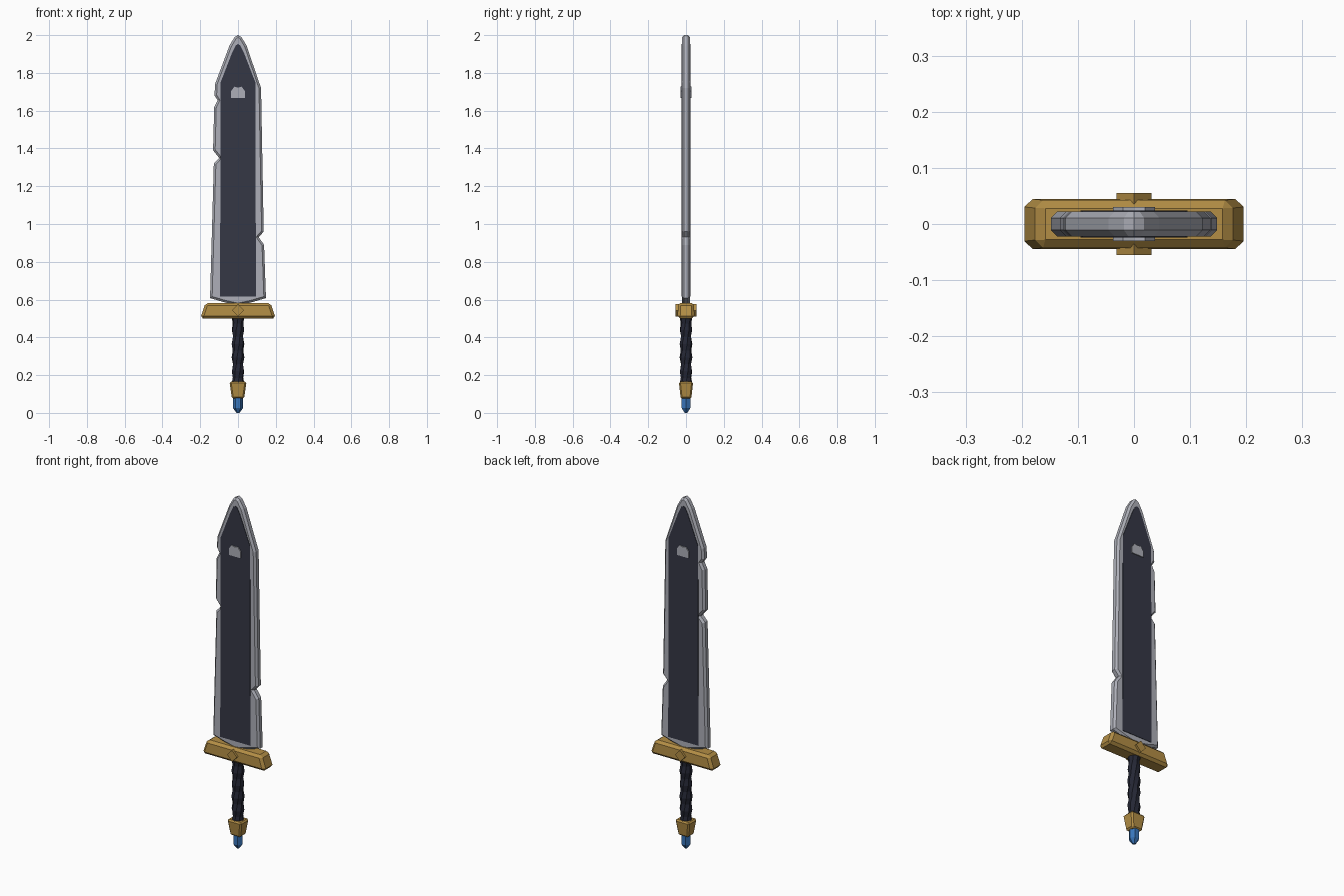
import bpy, bmesh, math

if "Cube" in bpy.data.objects:
    bpy.data.objects.remove(bpy.data.objects["Cube"])


def material(name, rgb):
    m = bpy.data.materials.new(name)
    m.diffuse_color = (*rgb, 1)
    m.use_nodes = True
    m.node_tree.nodes["Principled BSDF"].inputs["Base Color"].default_value = m.diffuse_color
    return m


SILVER = material("steel", (0.42, 0.43, 0.48))
DARK = material("dark_steel", (0.035, 0.038, 0.06))
GOLD = material("brass", (0.45, 0.27, 0.06))
LEATHER = material("leather", (0.018, 0.02, 0.035))
BLUE = material("blue_gem", (0.04, 0.18, 0.5))


def finish(name, bm, mat):
    bmesh.ops.recalc_face_normals(bm, faces=bm.faces)
    mesh = bpy.data.meshes.new(name)
    bm.to_mesh(mesh)
    bm.free()
    mesh.materials.append(mat)
    ob = bpy.data.objects.new(name, mesh)
    bpy.context.collection.objects.link(ob)
    return ob


def plate(name, outline, half, mat, bevel=0):
    """Extrude an x-z outline through y, with optional chamfered rims."""
    bm = bmesh.new()
    front = bm.faces.new([bm.verts.new((x, -half, z)) for x, z in outline])
    ext = bmesh.ops.extrude_face_region(bm, geom=[front], use_keep_orig=True)["geom"]
    for v in ext:
        if isinstance(v, bmesh.types.BMVert):
            v.co.y = half
    bmesh.ops.recalc_face_normals(bm, faces=bm.faces)
    if bevel:
        rims = [e for e in bm.edges if abs(e.verts[0].co.y - e.verts[1].co.y) < 1e-6]
        bmesh.ops.bevel(bm, geom=rims, offset=bevel, segments=1, affect='EDGES', profile=0.5)
    return finish(name, bm, mat)


def tapered_box(name, bottom, top, z0, z1, mat, bevel):
    bm = bmesh.new()
    bmesh.ops.create_cube(bm, size=2)
    for v in bm.verts:
        hx, hy = top if v.co.z > 0 else bottom
        v.co = (v.co.x * hx, v.co.y * hy, z1 if v.co.z > 0 else z0)
    bmesh.ops.bevel(bm, geom=bm.edges[:], offset=bevel, segments=1, affect='EDGES', profile=0.5)
    return finish(name, bm, mat)


def lathe(name, rings, sides, mat, twist=0):
    """Stack of (radius, z) polygon rings, each turned by twist."""
    bm = bmesh.new()
    loops = []
    for i, (r, z) in enumerate(rings):
        angs = [2 * math.pi * k / sides + i * twist for k in range(sides)]
        loops.append([bm.verts.new((r * math.cos(a), r * math.sin(a), z)) for a in angs])
    for a, b in zip(loops, loops[1:]):
        for k in range(sides):
            n = (k + 1) % sides
            bm.faces.new((a[k], a[n], b[n], b[k]))
    bm.faces.new(loops[0])
    bm.faces.new(loops[-1])
    return finish(name, bm, mat)


# Blade with chipped edges
plate("blade", [
    (0, 0.57), (0.07, 0.585), (0.148, 0.608), (0.138, 0.89), (0.11, 0.93), (0.136, 0.96),
    (0.122, 1.72), (0.045, 1.945), (0.018, 1.99), (0, 2.0), (-0.018, 1.99), (-0.045, 1.945),
    (-0.122, 1.74), (-0.124, 1.68), (-0.108, 1.655), (-0.126, 1.62), (-0.132, 1.39),
    (-0.1, 1.35), (-0.128, 1.32), (-0.148, 0.608), (-0.07, 0.585)],
    0.022, SILVER, 0.011)

# Dark inlay on both faces
plate("blade_inlay", [
    (-0.095, 0.615), (0.095, 0.615), (0.092, 1.75), (0.03, 1.91), (0.012, 1.945), (0, 1.953),
    (-0.012, 1.945), (-0.03, 1.91), (-0.092, 1.75)], 0.0245, DARK)

# Small raised plaque near the tip
plate("blade_plaque", [
    (-0.037, 1.668), (0.037, 1.668), (0.037, 1.703), (0.02, 1.727), (0, 1.722),
    (-0.02, 1.727), (-0.037, 1.703)], 0.03, SILVER)

# Crossguard and its diamond studs
tapered_box("crossguard", (0.2, 0.045), (0.172, 0.042), 0.5, 0.583, GOLD, 0.014)
plate("guard_diamond", [(-0.031, 0.543), (0, 0.51), (0.031, 0.543), (0, 0.576)], 0.055, GOLD)

# Wavy wrapped grip
N = 20
lathe("grip", [(0.031 + 0.003 * math.cos(i * math.pi / 2), 0.15 + 0.36 * i / N)
               for i in range(N + 1)], 8, LEATHER, 0.08)

# Pommel and gem
tapered_box("pommel", (0.032, 0.028), (0.045, 0.038), 0.075, 0.165, GOLD, 0.008)
lathe("pommel_gem", [(0.008, 0.0), (0.027, 0.026), (0.027, 0.09)], 6, BLUE)
